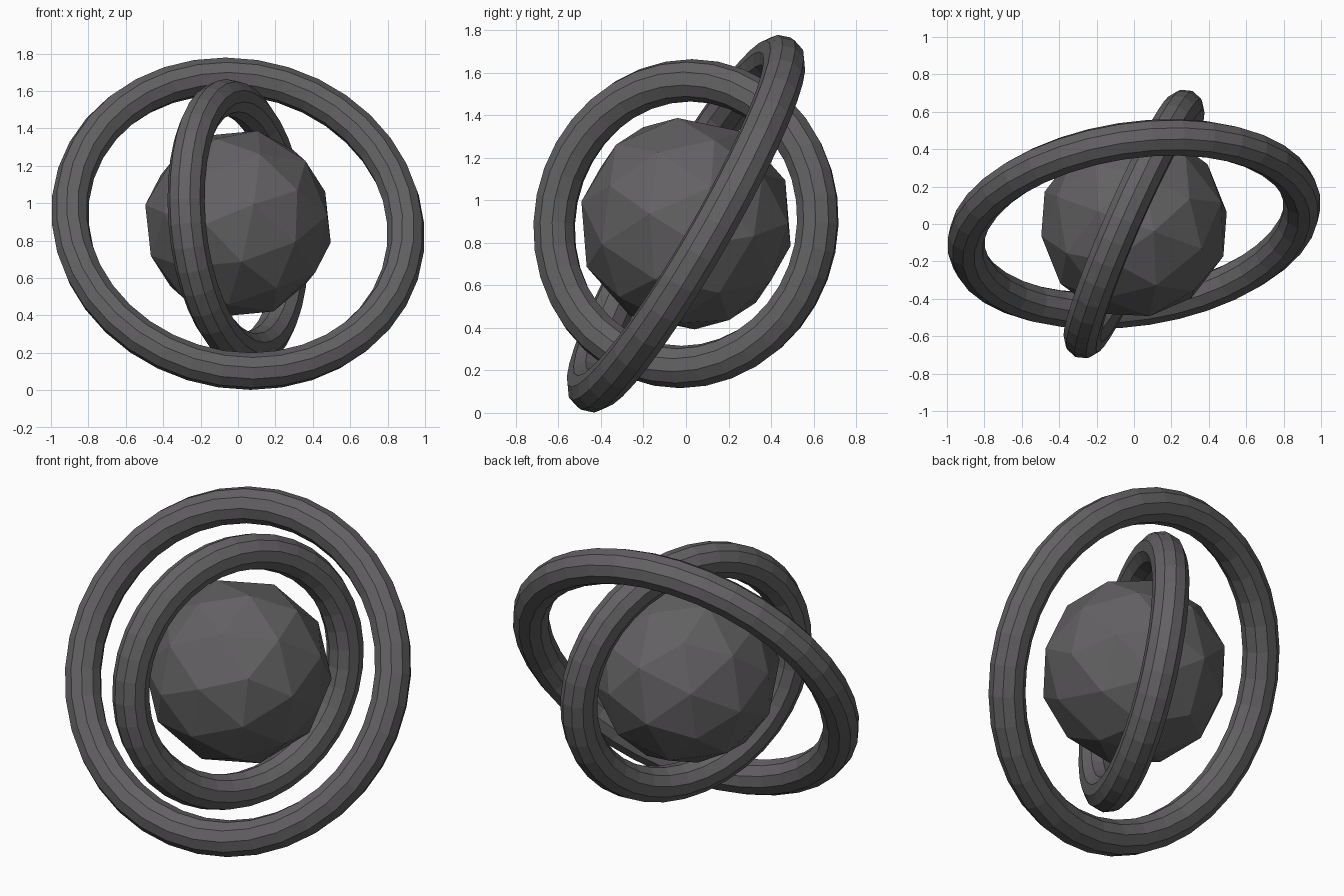
import bpy
from mathutils import Vector, Matrix

if "Cube" in bpy.data.objects:
    bpy.data.objects.remove(bpy.data.objects["Cube"])

CENTRE = Vector((0, 0, 0.89))

metal = bpy.data.materials.new("dark_grey")
metal.diffuse_color = (0.125, 0.12, 0.125, 1)
metal.use_nodes = True
metal.node_tree.nodes["Principled BSDF"].inputs["Base Color"].default_value = metal.diffuse_color


def frame(z, y):
    """Matrix at the centre with the given z axis and approximate y axis."""
    z = Vector(z).normalized()
    x = Vector(y).cross(z).normalized()
    rot = Matrix((x, z.cross(x), z)).transposed().to_4x4()
    return Matrix.Translation(CENTRE) @ rot


def finish(name, matrix):
    ob = bpy.context.object
    ob.name = name
    ob.matrix_world = matrix
    ob.data.materials.append(metal)
    bpy.ops.object.shade_flat()


def ring(name, radius, normal):
    bpy.ops.mesh.primitive_torus_add(major_radius=radius, minor_radius=0.1,
                                     major_segments=36, minor_segments=10)
    finish(name, frame(normal, (0, 0, 1)))


# faceted core
bpy.ops.mesh.primitive_ico_sphere_add(subdivisions=2, radius=0.51)
finish("core", frame((0.972, 0.126, -0.197), (0.215, -0.078, 0.973)))

# two tilted rings
ring("outer_ring", 0.907, (0.133, -0.859, 0.493))
ring("inner_ring", 0.677, (0.912, -0.40, 0.09))
